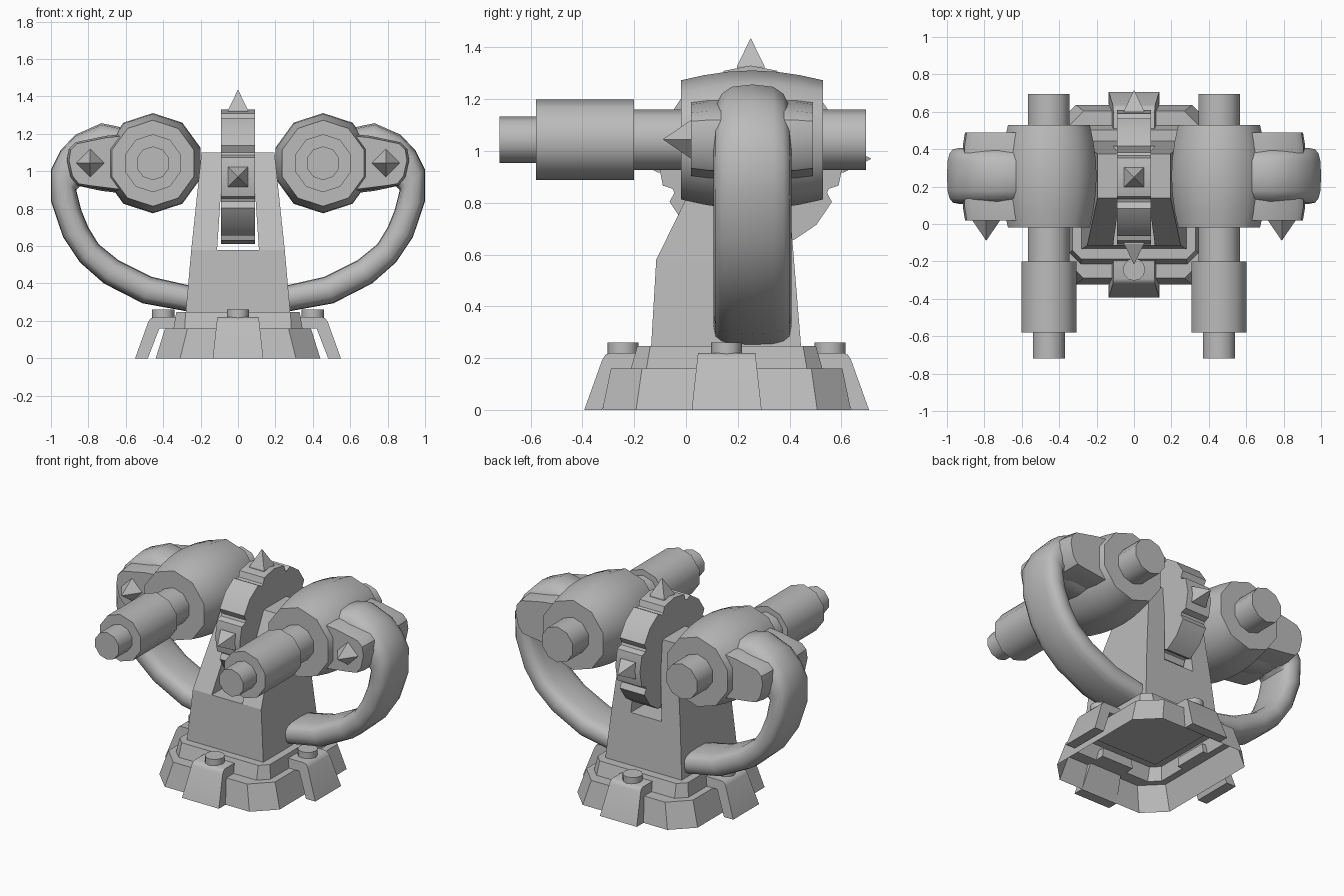
import bpy, bmesh, math
from mathutils import Vector

cube = bpy.data.objects.get("Cube")
if cube:
    bpy.data.objects.remove(cube, do_unlink=True)

# One plain grey for the whole model
grey = bpy.data.materials.new("grey")
grey.use_nodes = True
COLOR = (0.5, 0.5, 0.5, 1.0)
grey.diffuse_color = COLOR
grey.node_tree.nodes["Principled BSDF"].inputs["Base Color"].default_value = COLOR

BASE_Y = 0.157                  # centre of the base
COG_Y, COG_Z = 0.25, 0.97       # centre of the cog
GUN_X, GUN_Z = 0.455, 1.043     # axis of each gun
SIDES = (("left", 1), ("right", -1))


def loft(name, rings, cap_start=True, cap_end=True, smooth=40):
    """Skin a list of equal-length point rings."""
    bm = bmesh.new()
    loops = [[bm.verts.new(p) for p in ring] for ring in rings]
    n = len(loops[0])
    for a, b in zip(loops, loops[1:]):
        for i in range(n):
            j = (i + 1) % n
            bm.faces.new((a[i], a[j], b[j], b[i]))
    if cap_start:
        bm.faces.new(loops[0][::-1])
    if cap_end:
        bm.faces.new(loops[-1])
    bmesh.ops.recalc_face_normals(bm, faces=bm.faces)
    mesh = bpy.data.meshes.new(name)
    bm.to_mesh(mesh)
    bm.free()
    mesh.materials.append(grey)
    ob = bpy.data.objects.new(name, mesh)
    bpy.context.collection.objects.link(ob)
    if smooth:
        bpy.ops.object.select_all(action='DESELECT')
        ob.select_set(True)
        bpy.context.view_layer.objects.active = ob
        bpy.ops.object.shade_smooth_by_angle(angle=math.radians(smooth))
    return ob


def turned(name, x, z, profile, n=10):
    """Ten-sided part turned around an axis along y; profile is (y, radius)."""
    def ring(y, r):
        return [(x + r * math.cos(math.pi / 2 + i * math.tau / n), y,
                 z + r * math.sin(math.pi / 2 + i * math.tau / n)) for i in range(n)]
    return loft(name, [ring(y, r) for y, r in profile])


def pyramid(name, base, direction, up, radius, height, turn):
    """Four-sided spike on a base point."""
    d, u = Vector(direction), Vector(up)
    s = d.cross(u)
    base = Vector(base)

    def ring(r, h):
        return [base + d * h + (u * math.cos(turn + i * math.pi / 2)
                + s * math.sin(turn + i * math.pi / 2)) * r for i in range(4)]
    return loft(name, [ring(radius, -0.02), ring(radius, 0), ring(0.001, height)], smooth=0)


# Base: hollow stepped plate with cut corners, open underneath
def octagon(hx, hy, c, z):
    pts = [(hx, hy - c), (hx - c, hy), (c - hx, hy), (-hx, hy - c),
           (-hx, c - hy), (c - hx, -hy), (hx - c, -hy), (hx, c - hy)]
    return [(x, y + BASE_Y, z) for x, y in pts]


loft("base_plate", [octagon(0.44, 0.48, 0.13, 0), octagon(0.39, 0.447, 0.12, 0.16),
                    octagon(0.345, 0.37, 0.06, 0.16), octagon(0.33, 0.345, 0.05, 0.247)],
     cap_start=False, smooth=30)

# Feet: straps over the plate edge, each with a round bolt
FOOT = [(0.55, 0), (0.48, 0.195), (0.468, 0.213), (0.45, 0.22),
        (0.31, 0.22), (0.31, 0.16), (0.42, 0.16), (0.482, 0)]
for k, place in enumerate(("left", "back", "right", "front")):
    ca, sa = round(math.cos(k * math.pi / 2)), round(math.sin(k * math.pi / 2))

    def put(d, w, z):
        return (d * ca - w * sa, BASE_Y + d * sa + w * ca, z)
    loft(place + "_foot", [[put(d, s * (0.135 - 0.11 * z), z) for d, z in FOOT]
                           for s in (-1, 1)], smooth=45)
    loft(place + "_bolt", [[put(0.40 + 0.06 * math.cos(i * math.tau / 12),
                                0.06 * math.sin(i * math.tau / 12), z) for i in range(12)]
                           for z in (0.20, 0.26)])


# Tower: tapered block with a sloping front and a slot through it
def rect(hx, y0, y1, z):
    return [(hx, y0, z), (hx, y1, z), (-hx, y1, z), (-hx, y0, z)]


tower = loft("tower", [rect(0.28, -0.135, 0.445, 0.24), rect(0.25, -0.115, 0.417, 0.58),
                       rect(0.195, 0.14, 0.375, 1.1)], smooth=0)
cutter = loft("slot_cutter", [rect(0.112, -0.5, 0.8, 0.58), rect(0.088, -0.5, 0.8, 0.94)], smooth=0)
cutter.hide_render = True
slot = tower.modifiers.new("slot", 'BOOLEAN')
slot.operation = 'DIFFERENCE'
slot.solver = 'EXACT'
slot.object = cutter
bpy.ops.object.select_all(action='DESELECT')
tower.select_set(True)
bpy.context.view_layer.objects.active = tower
bpy.ops.object.modifier_apply(modifier=slot.name)
bpy.data.objects.remove(cutter, do_unlink=True)

# Cog: eight shallow lobes, upright in the slot
outline = [(math.radians(k * 45 + a), r) for k in range(8)
           for a, r in ((-21, 0.323), (-17, 0.355), (0, 0.36), (17, 0.355), (21, 0.323))]
loft("cog", [[(x, COG_Y + r * math.cos(a), COG_Z + r * math.sin(a)) for a, r in outline]
             for x in (-0.09, 0.09)], smooth=25)
for name, d, up in (("top", (0, 0, 1), (0, 1, 0)), ("front", (0, -1, 0), (0, 0, 1)),
                    ("back", (0, 1, 0), (0, 0, 1))):
    pyramid("cog_spike_" + name, Vector((0, COG_Y, COG_Z)) + Vector(d) * 0.358, d, up,
            0.075, 0.107, math.pi / 4)

# Arm sections: outer and inner edge points (x, z), from the gun down to the tower
ARM = [((0.60, 1.23), (0.60, 0.88)), ((0.73, 1.257), (0.73, 0.895)),
       ((0.87, 1.195), (0.80, 0.91)), ((0.95, 1.11), (0.845, 0.92)),
       ((1.0, 1.01), (0.865, 0.90)), ((1.0, 0.84), (0.837, 0.79)),
       ((0.935, 0.647), (0.80, 0.70)), ((0.845, 0.513), (0.745, 0.61)),
       ((0.717, 0.40), (0.64, 0.525)), ((0.51, 0.294), (0.46, 0.435)),
       ((0.24, 0.245), (0.24, 0.385))]


def arm_ring(s, outer, inner, n=16):
    o, i = Vector(outer), Vector(inner)
    mid, half = (o + i) / 2, (o - i) / 2
    pts = []
    for k in range(n):
        c, w = math.cos(k * math.tau / n), math.sin(k * math.tau / n)
        c = math.copysign(abs(c) ** 0.65, c)
        w = math.copysign(abs(w) ** 0.65, w)
        p = mid + half * c
        pts.append((s * p.x, 0.257 + 0.15 * w, p.y))
    return pts


# Side block outline (x, z)
BLOCK = [(0.60, 1.20), (0.70, 1.19), (0.87, 1.155), (0.905, 1.12), (0.915, 1.06),
         (0.895, 0.97), (0.86, 0.925), (0.80, 0.915), (0.60, 0.89)]

for side, s in SIDES:
    x = s * GUN_X
    # Gun: swollen body, stepped barrel and rear stub
    turned(side + "_gun_body", x, GUN_Z, [(-0.02, 0.23), (0.07, 0.25), (0.16, 0.263),
           (0.255, 0.268), (0.35, 0.263), (0.44, 0.25), (0.53, 0.23)])
    turned(side + "_gun_neck", x, GUN_Z, [(-0.22, 0.117), (0.0, 0.117)])
    turned(side + "_gun_barrel", x, GUN_Z, [(-0.58, 0.155), (-0.2, 0.155)])
    turned(side + "_gun_muzzle", x, GUN_Z, [(-0.72, 0.09), (-0.56, 0.09)])
    turned(side + "_gun_stub", x, GUN_Z, [(0.5, 0.117), (0.695, 0.117)])

    # Curved arm from the gun to the tower
    loft(side + "_arm", [arm_ring(s, o, i) for o, i in ARM], smooth=50)

    # Side block through the arm, tapering at both ends, with a spike in front
    def block_ring(y, f):
        return [(s * (0.75 + (px - 0.75) * f), y, 1.045 + (pz - 1.045) * f) for px, pz in BLOCK]
    loft(side + "_side_block", [block_ring(0.02, 0.93), block_ring(0.09, 1.0),
                                block_ring(0.42, 1.0), block_ring(0.49, 0.93)], smooth=35)
    pyramid(side + "_side_spike", (s * 0.79, 0.02, 1.045), (0, -1, 0), (0, 0, 1),
            0.075, 0.108, 0)
